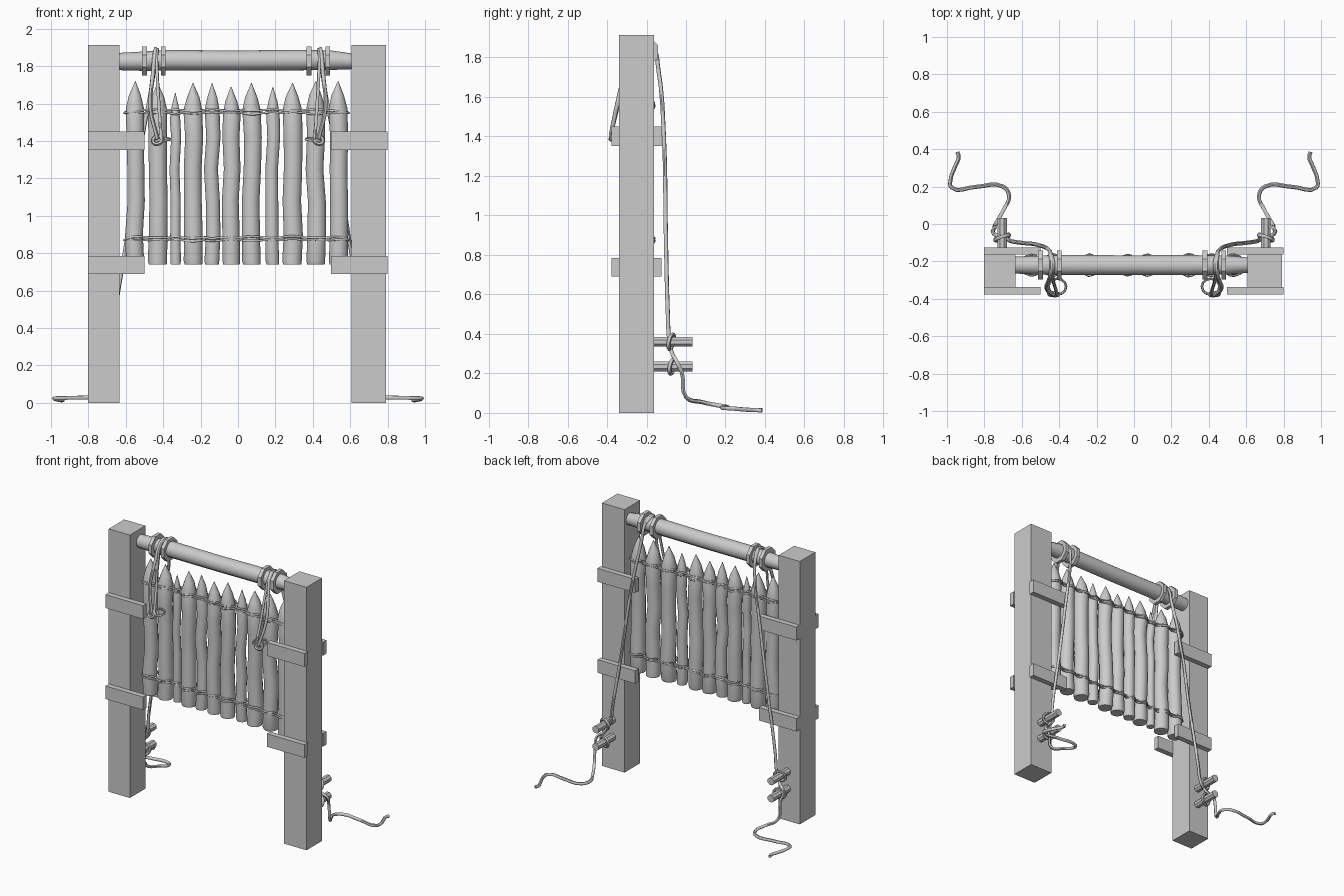
import bpy, bmesh, math, random
from mathutils import Vector

if "Cube" in bpy.data.objects:
    bpy.data.objects.remove(bpy.data.objects["Cube"])

random.seed(4)
CY = -0.22  # depth of the gate and crossbar


def finish(bm, name, smooth=None):
    bmesh.ops.recalc_face_normals(bm, faces=bm.faces)
    me = bpy.data.meshes.new(name)
    bm.to_mesh(me)
    bm.free()
    ob = bpy.data.objects.new(name, me)
    bpy.context.collection.objects.link(ob)
    if smooth:
        bpy.ops.object.select_all(action='DESELECT')
        bpy.context.view_layer.objects.active = ob
        ob.select_set(True)
        bpy.ops.object.shade_smooth_by_angle(angle=math.radians(smooth))
    return ob


def box(name, x, y, z):
    bm = bmesh.new()
    bmesh.ops.create_cube(bm, size=1)
    for v in bm.verts:
        v.co = [(a + b) / 2 + c * (b - a) for (a, b), c in zip((x, y, z), v.co)]
    return finish(bm, name)


def loft(name, rings, n, u, w, smooth=None, closed=False):
    """Skin n-sided rings given as (centre, radius), lying in the u-w plane."""
    bm = bmesh.new()
    u, w = Vector(u), Vector(w)
    loops = []
    for c, r in rings:
        angs = [2 * math.pi * (i + .5) / n for i in range(n)]
        loops.append([bm.verts.new(Vector(c) + (u * math.cos(a) + w * math.sin(a)) * r) for a in angs])
    pairs = list(zip(loops, loops[1:]))
    if closed:
        pairs.append((loops[-1], loops[0]))
    for a, b in pairs:
        for i in range(n):
            j = (i + 1) % n
            bm.faces.new((a[i], a[j], b[j], b[i]))
    if not closed:
        bm.faces.new(loops[0])
        bm.faces.new(loops[-1])
    return finish(bm, name, smooth)


def rope(name, pts, r=0.011, cyclic=False, res=4):
    cu = bpy.data.curves.new(name, 'CURVE')
    cu.dimensions = '3D'
    cu.bevel_depth = r
    cu.bevel_resolution = 1
    cu.resolution_u = res
    cu.use_fill_caps = True
    sp = cu.splines.new('BEZIER')
    sp.bezier_points.add(len(pts) - 1)
    for bp, p in zip(sp.bezier_points, pts):
        bp.co = p
        bp.handle_left_type = bp.handle_right_type = 'AUTO'
    sp.use_cyclic_u = cyclic
    ob = bpy.data.objects.new(name, cu)
    bpy.context.collection.objects.link(ob)
    bpy.ops.object.select_all(action='DESELECT')
    bpy.context.view_layer.objects.active = ob
    ob.select_set(True)
    bpy.ops.object.convert(target='MESH')
    bpy.ops.object.shade_smooth_by_angle(angle=math.radians(60))


X, Y, Z = (1, 0, 0), (0, 1, 0), (0, 0, 1)

# Posts with the guide planks in front and behind
for side, px, bx in (("left", (-.803, -.633), (-.803, -.5)), ("right", (.608, .79), (.497, .8))):
    box(side + "_post", px, (-.34, -.162), (0, 1.914))
    for lvl, z in (("upper", (1.352, 1.45)), ("lower", (.69, .785))):
        box(f"{side}_{lvl}_front_plank", bx, (-.378, -.338), z)
        box(f"{side}_{lvl}_back_plank", bx, (-.164, -.125), z)

# Crossbar, slightly uneven along its length
loft("crossbar", [((x, CY, z), r) for x, z, r in (
    (-.64, 1.825, .046), (-.5, 1.827, .052), (-.38, 1.832, .055), (0, 1.83, .054),
    (.3, 1.833, .055), (.5, 1.832, .052), (.63, 1.825, .04))], 14, Y, Z, 40)

# Collars that keep the ropes in place on the bar
for i, x in enumerate((-.5, -.4, .38, .48)):
    loft(f"collar_{i + 1}", [((x - .013, CY, 1.829), .084), ((x + .013, CY, 1.829), .084),
                             ((x + .013, CY, 1.829), .05), ((x - .013, CY, 1.829), .05)],
         8, Y, Z, closed=True)

# Pointed stakes of the gate: x, radius, tip height
stakes = [(-.55, .05, 1.72), (-.43, .053, 1.71), (-.335, .029, 1.66), (-.24, .052, 1.71),
          (-.138, .041, 1.71), (-.035, .049, 1.69), (.073, .051, 1.71), (.185, .037, 1.69),
          (.29, .054, 1.71), (.415, .052, 1.72), (.535, .052, 1.72)]
for i, (x, r, top) in enumerate(stakes):
    sh = top - .145
    levels = [(.74, .93), (.76, 1), (.9, .98), (1.08, .95), (1.25, .94), (1.42, .96), (sh, 1),
              (sh + .07, .66), (top, .03)]
    rings = []
    for z, k in levels:
        j = .007 if .8 < z < 1.5 else .002
        rings.append(((x + random.uniform(-j, j), CY + random.uniform(-j, j), z), r * k))
    loft(f"stake_{i + 1}", rings, 12, X, Y, 45)

# Lashings that run round the row of stakes, front and back
for lvl, z in (("upper", 1.55), ("lower", .87)):
    for k, dz in enumerate((0, .015)):
        def run(s):
            out = []
            for i, (x, r, t) in enumerate(stakes):
                out.append((x, CY + s * (r + .006), z + dz + random.uniform(-.008, .008)))
                if i < 10:
                    x2, r2, _ = stakes[i + 1]
                    out.append(((x + r + x2 - r2) / 2, CY + s * .7 * min(r, r2), z + dz))
            return out
        ends = [(stakes[-1][0] + .058, CY, z)], [(stakes[0][0] - .058, CY, z)]
        rope(f"{lvl}_lashing_{k + 1}", run(-1) + ends[0] + run(1)[::-1] + ends[1], .006, True, 3)

# Hoisting ropes, knots and cleat pegs, mirrored on both sides
for side, s in (("left", 1), ("right", -1)):
    def m(pts):
        return [(s * x, y, z) for x, y, z in pts]

    def ring(c, a, b, n=10):
        c, a, b = Vector(c), Vector(a), Vector(b)
        return m([c + a * math.cos(2 * math.pi * i / n) + b * math.sin(2 * math.pi * i / n)
                  for i in range(n)])

    for k, z in enumerate((.36, .235)):
        loft(f"{side}_peg_{k + 1}", [((s * -.705, -.17, z), .027), ((s * -.705, .033, z), .027)], 8, X, Z)
        rope(f"{side}_peg_wrap_{k + 1}",
             ring((-.705, -.075 + .005 * k, z), (.037, .012, 0), (0, .008, .037)), .01, True)
    # main rope from the knot over the bar, down past the pegs and along the ground
    rope(side + "_hoist_rope", m([
        (-.43, -.38, 1.41), (-.468, -.345, 1.58), (-.455, -.30, 1.76), (-.445, -.265, 1.87),
        (-.44, -.22, 1.893), (-.445, -.17, 1.862), (-.455, -.14, 1.74), (-.515, -.112, 1.4),
        (-.59, -.102, .9), (-.655, -.092, .5), (-.672, -.085, .37), (-.71, -.07, .3),
        (-.752, -.05, .265), (-.745, -.02, .2), (-.74, .0, .08), (-.695, .08, .055),
        (-.668, .15, .04), (-.70, .2, .032), (-.85, .198, .028), (-.975, .195, .025),
        (-.98, .24, .022), (-.955, .31, .016), (-.937, .36, .014), (-.945, .385, .013)]))
    # second strand on the front
    rope(side + "_front_strand", m([
        (-.41, -.38, 1.41), (-.42, -.345, 1.55), (-.432, -.30, 1.76), (-.435, -.265, 1.865),
        (-.43, -.22, 1.89), (-.44, -.165, 1.86)]), .009)
    rope(side + "_knot_loop", ring((-.41, -.335, 1.41), (.047, 0, 0), (0, .042, .006), 6), .007, True, 2)
    rope(side + "_knot", ring((-.43, -.375, 1.405), (.024, 0, .01), (-.008, .006, .018), 8), .011, True)
